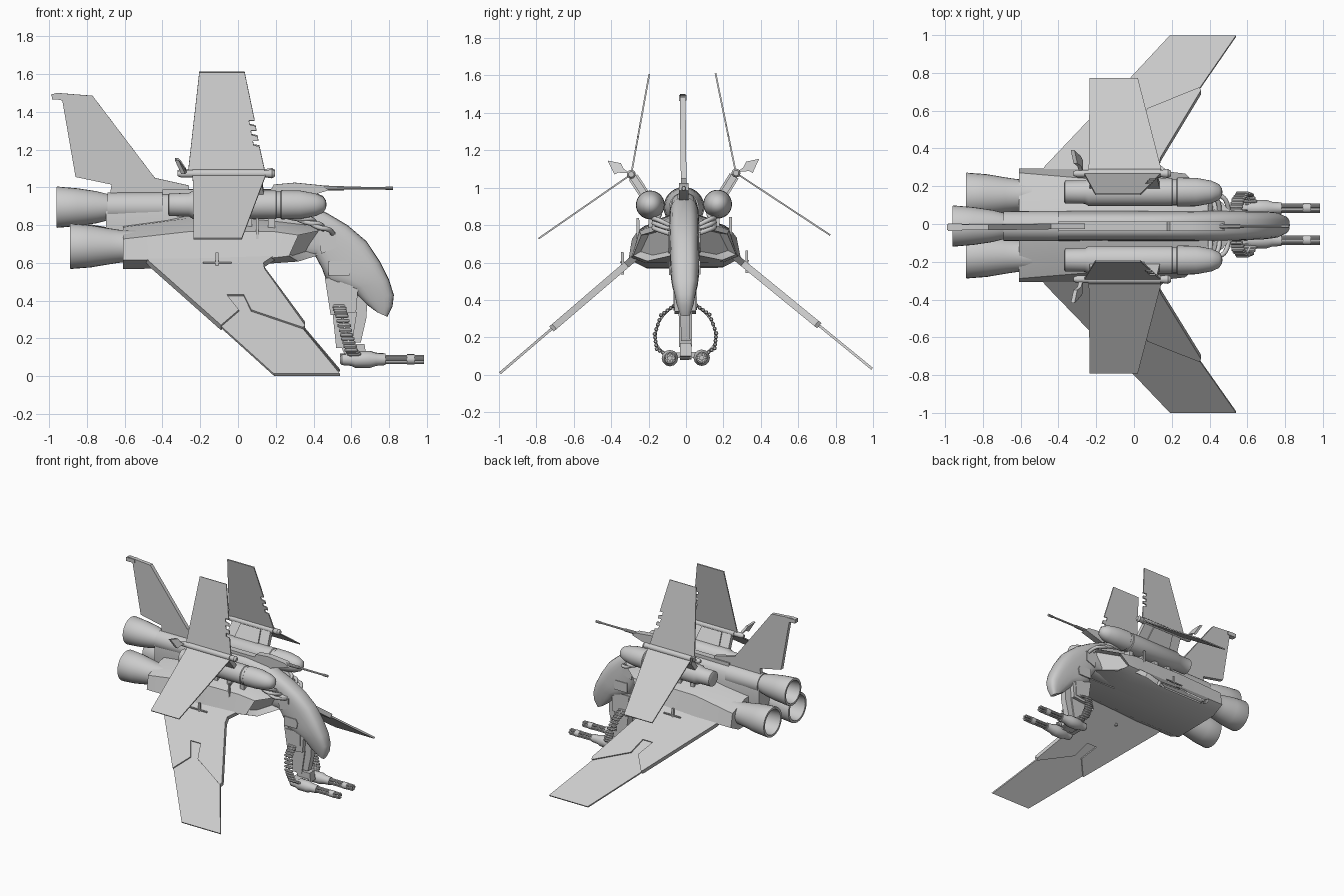
import bpy, bmesh
from math import sin, cos, pi, copysign
from mathutils import Vector

if "Cube" in bpy.data.objects:
    bpy.data.objects.remove(bpy.data.objects["Cube"])

ROLL = 0.012  # the craft sits with a very slight bank
grey = bpy.data.materials.new("hull_grey")
grey.use_nodes = True
grey.diffuse_color = (0.6, 0.6, 0.6, 1)
grey.node_tree.nodes["Principled BSDF"].inputs["Base Color"].default_value = (0.6, 0.6, 0.6, 1)


def finish(name, data, mirror):
    ob = bpy.data.objects.new(name, data)
    bpy.context.collection.objects.link(ob)
    data.materials.append(grey)
    ob.rotation_euler.x = ROLL
    if mirror:
        mod = ob.modifiers.new("Mirror", 'MIRROR')
        mod.use_axis = (False, True, False)
        mod.use_mirror_merge = False
    return ob


def make(name, bm, mirror=False):
    bmesh.ops.recalc_face_normals(bm, faces=bm.faces)
    me = bpy.data.meshes.new(name)
    bm.to_mesh(me)
    bm.free()
    ob = finish(name, me, mirror)
    bpy.ops.object.select_all(action='DESELECT')
    ob.select_set(True)
    bpy.context.view_layer.objects.active = ob
    bpy.ops.object.shade_smooth_by_angle(angle=0.6)
    return ob


def loft(name, rings, mirror=False, inset=None):
    """Skin closed rings of points; optionally recess the last cap."""
    bm = bmesh.new()
    vs = [[bm.verts.new(p) for p in r] for r in rings]
    n = len(rings[0])
    for a, b in zip(vs, vs[1:]):
        for i in range(n):
            bm.faces.new((a[i], a[(i + 1) % n], b[(i + 1) % n], b[i]))
    bm.faces.new(vs[0])
    cap = bm.faces.new(vs[-1])
    if inset:
        bmesh.ops.recalc_face_normals(bm, faces=bm.faces)
        bmesh.ops.inset_individual(bm, faces=[cap], thickness=inset[0], depth=-inset[1])
    return make(name, bm, mirror)


def lathe(name, profile, y, z, mirror=False, n=28):
    """Round body along x from (x, radius) pairs."""
    rings = [[(x, y + r * cos(2 * pi * i / n), z + r * sin(2 * pi * i / n)) for i in range(n)]
             for x, r in profile]
    return loft(name, rings, mirror)


def panel(name, pts, root, tip, thick, mirror=True):
    """Flat plate: pts are (x, t), t running from root (y, z) to tip (y, z)."""
    a, b = Vector((0, *root)), Vector((0, *tip))
    d = b - a
    nrm = Vector((0, -d.z, d.y)).normalized() * thick / 2
    mid = [a + d * t + Vector((x, 0, 0)) for x, t in pts]
    return loft(name, [[p - nrm for p in mid], [p + nrm for p in mid]], mirror)


def box(name, x, y, z, mirror=False):
    rings = [[(u, y[0], z[0]), (u, y[1], z[0]), (u, y[1], z[1]), (u, y[0], z[1])] for u in x]
    return loft(name, rings, mirror)


def side_plate(name, pts, y, thick, mirror=True):
    """Upright plate from an (x, z) outline."""
    return panel(name, pts, (y, 0), (y, 1), thick, mirror)


def tube(name, pts, radius, mirror=True):
    cu = bpy.data.curves.new(name, 'CURVE')
    cu.dimensions = '3D'
    cu.bevel_depth = radius
    cu.bevel_resolution = 2
    cu.use_fill_caps = True
    sp = cu.splines.new('NURBS')
    sp.points.add(len(pts) - 1)
    for p, q in zip(sp.points, pts):
        p.co = (*q, 1)
    sp.use_endpoint_u = True
    sp.order_u = 3
    return finish(name, cu, mirror)


# Fuselage curving down into the drooping nose: top, bottom, half width
stations = [((-.7, .955), (-.7, .66), .07), ((-.4, .965), (-.4, .6), .08),
            ((.1, .97), (.1, .6), .08), ((.3, .945), (.3, .62), .08),
            ((.47, .865), (.41, .635), .08), ((.58, .8), (.445, .57), .08),
            ((.68, .715), (.47, .5), .078), ((.75, .61), (.53, .48), .076),
            ((.8, .51), (.6, .46), .07), ((.825, .43), (.64, .42), .055),
            ((.818, .37), (.68, .38), .045), ((.79, .315), (.735, .34), .028)]


def section(top, bot, w, n=24):
    t, b = Vector((top[0], 0, top[1])), Vector((bot[0], 0, bot[1]))
    sq = lambda v: copysign(abs(v) ** .65, v)
    return [(t + b) / 2 + (t - b) / 2 * sq(cos(2 * pi * i / n)) + Vector((0, w * sq(sin(2 * pi * i / n)), 0))
            for i in range(n)]


loft("fuselage", [section(*s) for s in stations])
box("spine_ridge", (-.4, .2), (-.025, .025), (.95, .99))

# Chin block, gun column and nose panels
side_plate("chin_block", [(.46, .52), (.64, .52), (.625, .34), (.49, .325)], 0, .115, False)
side_plate("gun_column", [(.5, .34), (.63, .34), (.6, .15), (.52, .15)], 0, .07, False)
side_plate("column_front", [(.61, .5), (.685, .42), (.68, .31), (.65, .18), (.6, .18)], 0, .05, False)
side_plate("chin_plate", [(.475, .5), (.61, .5), (.605, .36), (.5, .345)], .058, .009)
side_plate("neck_window", [(.48, .61), (.585, .61), (.6, .58), (.59, .535), (.48, .535)], .079, .009)
side_plate("neck_plate", [(.42, .8), (.52, .76), (.52, .68), (.44, .65)], .081, .009)

# Side hulls with recessed slanted intakes
hull = [[(-.61, y, z) for y, z in ((0, .8), (.12, .79), (.28, .73), (.3, .62), (.2, .57), (0, .57))],
        [(-.25, y, z) for y, z in ((0, .88), (.12, .84), (.25, .77), (.3, .62), (.21, .575), (0, .575))],
        [(.18, y, z) for y, z in ((0, .84), (.14, .81), (.24, .77), (.285, .63), (.21, .6), (0, .6))],
        [(.52, .06, .77), (.47, .12, .78), (.32, .23, .75), (.27, .275, .64), (.32, .2, .61), (.42, .06, .64)]]
loft("intake_hull", hull, True, (.016, .05))

# Three flared engines
lathe("lower_engine", [(-.5, .085), (-.62, .086), (-.68, .095), (-.78, .112), (-.885, .12), (-.89, .118),
                       (-.89, .1), (-.78, .09), (-.68, .06)], .16, .69, True)
lathe("upper_engine", [(-.4, .08), (-.69, .078), (-.69, .07), (-.75, .085), (-.85, .1), (-.955, .109), (-.96, .107),
                       (-.96, .09), (-.85, .08), (-.74, .05)], 0, .895)

# Tail fin with swept cap
side_plate("tail_fin", [(-.98, 1.47), (-.99, 1.49), (-.96, 1.5), (-.77, 1.485), (-.44, 1.05), (-.26, 1.01),
                        (-.26, .94), (-.68, .94), (-.67, 1.015), (-.86, 1.055), (-.93, 1.46)], 0, .03, False)
box("tail_tip", (-.985, -.91), (-.02, .02), (1.465, 1.495))

# Shoulder pods
lathe("shoulder_pod", [(-.37, .05), (-.365, .06), (-.26, .062), (-.24, .074), (.2, .075), (.205, .07), (.225, .07),
                       (.23, .077), (.33, .075), (.41, .06), (.45, .042), (.465, .02), (.468, .004)], .18, .91, True)
for i in range(4):
    x = -.2 + i * .12
    box(f"pod_bracket_{i}", (x, x + .035), (.13, .19), (.76, .87), True)

# Pivot rods carrying two blades per side
lathe("pivot_rod", [(-.32, .012), (-.3, .02), (-.24, .02), (-.24, .024), (.14, .024), (.14, .018),
                    (.18, .024), (.195, .015)], .28, 1.075, True, 12)
panel("pivot_arm", [(-.24, 0), (.14, 0), (.12, 1), (-.22, 1)], (.2, .95), (.28, 1.075), .035)
panel("arm_cover", [(-.16, 0), (.06, 0), (.04, 1), (-.14, 1)], (.2, .95), (.27, 1.06), .055)
edge = [(.145, 0)]
for k in range(3):
    t = .27 + k * .1
    x = .14 - .1 * t
    edge += [(x, t), (x - .03, t + .01), (x - .035, t + .055), (x - .005, t + .055)]
panel("upper_blade", [(-.265, 0)] + edge + [(.035, 1), (-.205, 1)], (.28, 1.075), (.177, 1.61), .009)
panel("lower_blade", [(-.24, 0), (.15, 0), (.02, 1), (-.235, 1)], (.28, 1.075), (.78, .737), .009)
loft("arrow_fin", [[(x + o, y, z) for x, y, z in
                    ((-.29, .285, 1.08), (-.29, .35, 1.085), (-.3, .37, 1.075), (-.335, .405, 1.15),
                     (-.32, .335, 1.135), (-.3, .32, 1.105))] for o in (0, .02)], True)

# Forward swept main wings: thin full plate plus thicker inner panel
ROOT, TIP = (.26, .635), (.995, .02)
panel("wing_outer", [(-.46, .06), (.1, .06), (.335, .6), (.54, 1), (.19, 1)], ROOT, TIP, .014)
panel("wing_inner", [(-.5, 0), (.2, 0), (.135, .07), (.14, .12), (.355, .6), (.345, .62), (.07, .47), (.03, .34),
                     (-.06, .34), (.005, .47), (-.09, .6), (-.47, .06)], ROOT, TIP, .036)

# Small aerials over each wing root
for i, z in enumerate((.605, .58, .56)):
    w = .075 - i * .012
    box(f"aerial_bar_{i}", (-.11 - w, -.11 + w), (.335, .345), (z - .004, z + .004), True)
box("aerial_mast", (-.118, -.102), (.325, .34), (.54, .66), True)
box("hull_pin", (.095, .108), (.24, .255), (.72, .84), True)

# Dorsal gun
side_plate("dorsal_gun_body", [(.17, .98), (.19, 1.015), (.3, 1.025), (.45, 1.01), (.48, .985), (.3, .93), (.17, .95)],
           0, .05, False)
lathe("dorsal_gun_barrel", [(.42, .014), (.56, .012), (.56, .008), (.78, .007), (.78, .01), (.82, .01)], 0, .996, n=10)

# Hoses between pods and neck
for i in range(3):
    tube(f"hose_{i}", [(.22 + .05 * i, .13, .86), (.3 + .05 * i, .17, .83 - .02 * i),
                       (.42 + .04 * i, .15, .84 - .03 * i), (.4 + .05 * i, .06, .79 - .02 * i)], .013)

# Twin rotary guns under the column
box("gun_yoke", (.54, .66), (-.1, .1), (.09, .12))
side_plate("gun_mount", [(.54, .17), (.67, .17), (.68, .1), (.58, .08)], 0, .06, False)
GY, GZ = .085, .09
lathe("gun_body", [(.54, .02), (.55, .03), (.6, .034), (.62, .044), (.7, .044), (.73, .034), (.78, .03)], GY, GZ, True, 12)
for i in range(6):
    a = i * pi / 3
    lathe(f"gun_barrel_{i}", [(.72, .008), (.985, .008)], GY + .017 * cos(a), GZ + .017 * sin(a), True, 8)
lathe("barrel_clamp", [(.895, .026), (.935, .026)], GY, GZ, True, 12)

# Ammunition belts looping from chin to guns
path = [Vector(p) for p in ((.535, .06, .37), (.55, .13, .32), (.575, .165, .22), (.6, .155, .14), (.63, .09, .1))]
LINKS = 17
for i in range(LINKS):
    f = i / (LINKS - 1) * (len(path) - 1)
    k = min(int(f), len(path) - 2)
    p = path[k].lerp(path[k + 1], f - k)
    lathe(f"belt_link_{i}", [(p.x - .035, .007), (p.x - .025, .011), (p.x + .025, .011), (p.x + .035, .006)],
          p.y, p.z, True, 8)
tube("belt_strip", path, .007)
